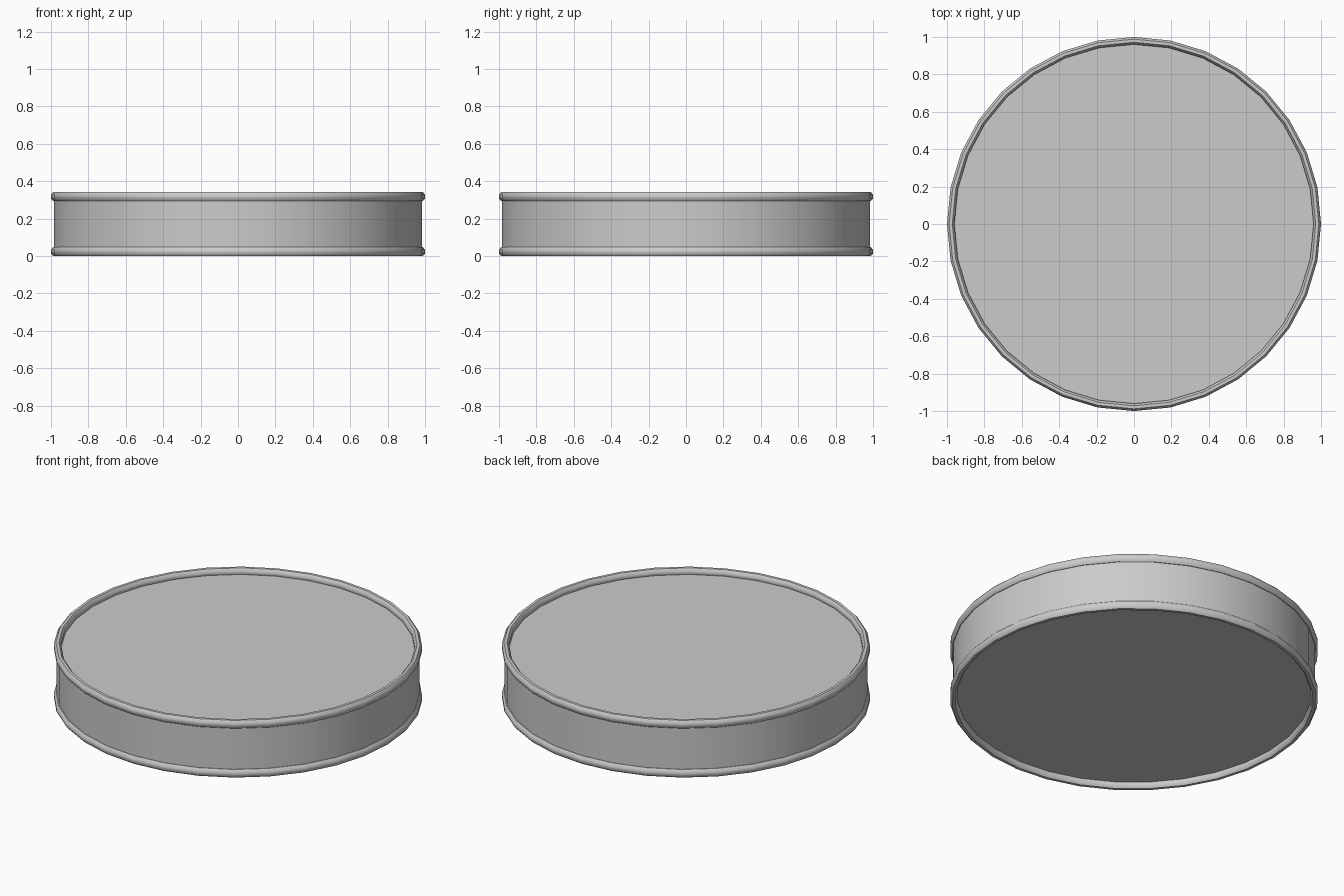
import bpy, bmesh, math

if "Cube" in bpy.data.objects:
    bpy.data.objects.remove(bpy.data.objects["Cube"])

SIDES = 32


def finish(name, bm, angle):
    bmesh.ops.recalc_face_normals(bm, faces=bm.faces)
    mesh = bpy.data.meshes.new(name)
    bm.to_mesh(mesh)
    bm.free()
    ob = bpy.data.objects.new(name, mesh)
    bpy.context.collection.objects.link(ob)
    bpy.ops.object.select_all(action='DESELECT')
    ob.select_set(True)
    bpy.context.view_layer.objects.active = ob
    bpy.ops.object.shade_smooth_by_angle(angle=math.radians(angle))
    return ob


def rolled_rim(name, z_mid):
    """Ring with a rounded, slightly tall octagonal section."""
    w, h, c = 0.020, 0.024, 0.414
    section = [(w, -h * c), (w, h * c), (w * c, h), (-w * c, h),
               (-w, h * c), (-w, -h * c), (-w * c, -h), (w * c, -h)]
    bm = bmesh.new()
    rings = []
    for i in range(SIDES):
        a = 2 * math.pi * i / SIDES
        rings.append([bm.verts.new(((0.98 + r) * math.cos(a),
                                    (0.98 + r) * math.sin(a), z_mid + z))
                      for r, z in section])
    n = len(section)
    for i in range(SIDES):
        p, q = rings[i], rings[(i + 1) % SIDES]
        for j in range(n):
            k = (j + 1) % n
            bm.faces.new((p[j], q[j], q[k], p[k]))
    return finish(name, bm, 50)


# Can wall with its recessed lid and base
bm = bmesh.new()
bottom, top = [], []
for i in range(SIDES):
    a = 2 * math.pi * i / SIDES
    x, y = 0.985 * math.cos(a), 0.985 * math.sin(a)
    bottom.append(bm.verts.new((x, y, 0.034)))
    top.append(bm.verts.new((x, y, 0.308)))
for i in range(SIDES):
    k = (i + 1) % SIDES
    bm.faces.new((bottom[i], bottom[k], top[k], top[i]))
bm.faces.new(top)
bm.faces.new(bottom)
finish("can_body", bm, 30)

# Rolled seams at both ends
rolled_rim("bottom_rim", 0.024)
rolled_rim("top_rim", 0.318)
